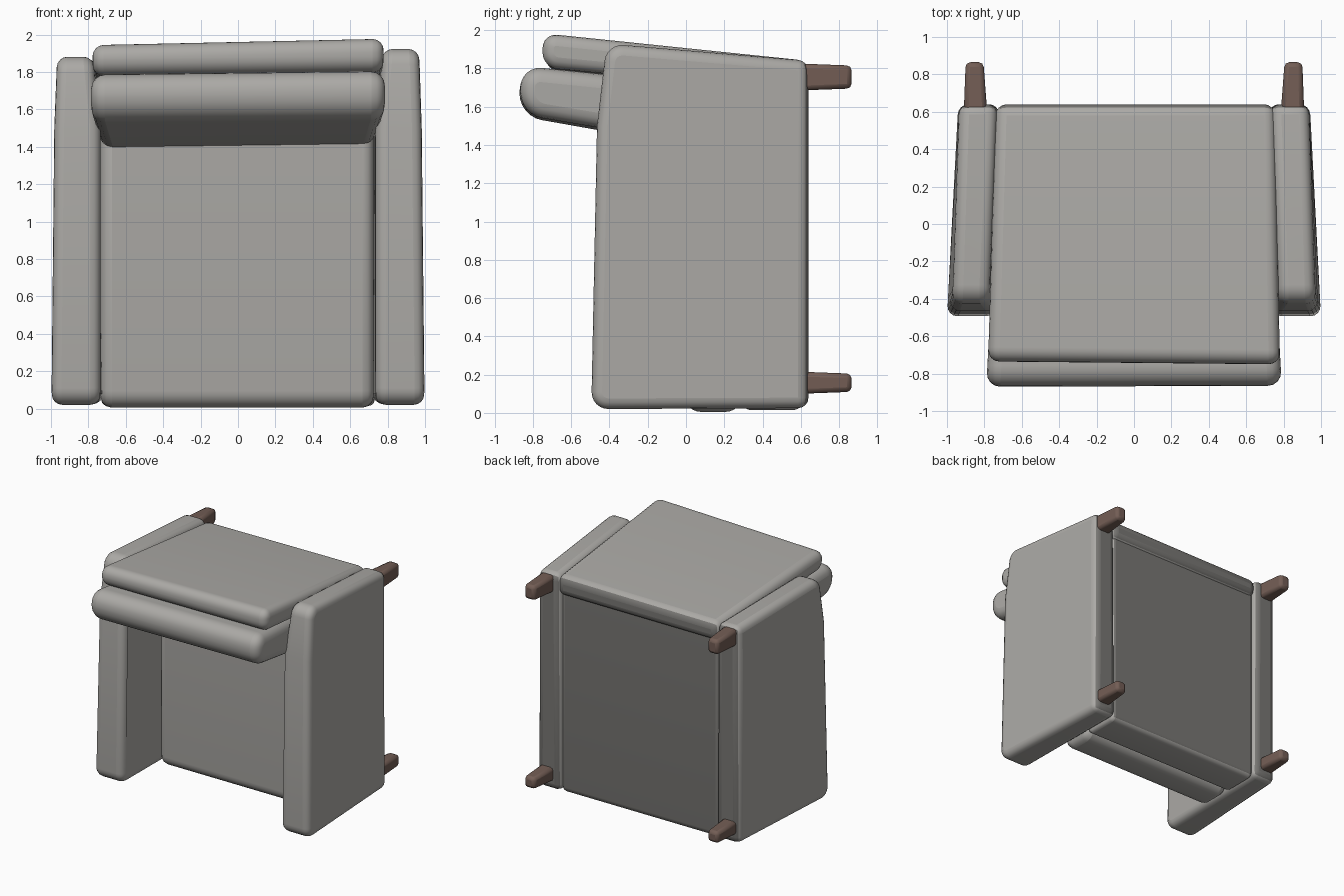
import bpy, bmesh

if "Cube" in bpy.data.objects:
    bpy.data.objects.remove(bpy.data.objects["Cube"])


def material(name, rgb):
    m = bpy.data.materials.new(name)
    m.diffuse_color = (*rgb, 1)
    m.use_nodes = True
    m.node_tree.nodes["Principled BSDF"].inputs["Base Color"].default_value = m.diffuse_color
    return m


fabric = material("grey_fabric", (0.41, 0.40, 0.38))
under = material("dark_underside", (0.19, 0.185, 0.175))
wood = material("brown_wood", (0.17, 0.11, 0.09))


def block(name, left, right, round_ids=(), radius=0.1, edge=0.035, segs=3, mat=fabric):
    """Solid between two matching end outlines of (x, y, z) points.
    Crosswise edges in round_ids get the large radius, the rest a soft bevel."""
    bm = bmesh.new()
    a = [bm.verts.new(p) for p in left]
    b = [bm.verts.new(p) for p in right]
    bm.faces.new(a)
    bm.faces.new(b[::-1])
    for i in range(len(a)):
        j = (i + 1) % len(a)
        bm.faces.new((a[j], a[i], b[i], b[j]))
    if round_ids:
        rails = [bm.edges.get((a[i], b[i])) for i in round_ids]
        bmesh.ops.bevel(bm, geom=rails, offset=radius, segments=6, profile=0.5,
                        affect='EDGES')
    bmesh.ops.recalc_face_normals(bm, faces=bm.faces)
    # Fabric faces towards the legs use the dark underside cloth
    for f in bm.faces:
        f.normal_update()
        f.material_index = int(mat is fabric and f.normal.y > 0.9)
    me = bpy.data.meshes.new(name)
    bm.to_mesh(me)
    bm.free()
    me.materials.append(mat)
    if mat is fabric:
        me.materials.append(under)
    ob = bpy.data.objects.new(name, me)
    bpy.context.collection.objects.link(ob)
    mod = ob.modifiers.new("soft_edges", 'BEVEL')
    mod.width, mod.segments = edge, segs
    mod.limit_method, mod.angle_limit = 'ANGLE', 0.7
    mod.use_clamp_overlap = False
    bpy.ops.object.select_all(action='DESELECT')
    bpy.context.view_layer.objects.active = ob
    ob.select_set(True)
    bpy.ops.object.shade_smooth_by_angle()
    return ob


def ends(x, quad):
    return [(x, y, z) for y, z in quad]


# Arms, flaring outward, the left one slightly shorter
for side, s, top in (("left", -1, 1.885), ("right", 1, 1.93)):
    inner = [(s * 0.735, -0.495, 0.02), (s * 0.735, -0.465, 1.5), (s * 0.775, -0.415, top),
             (s * 0.73, 0.64, 1.84), (s * 0.72, 0.64, 0.025)]
    outer = [(s * 1.0, -0.495, 0.02), (s * 0.985, -0.465, 1.5), (s * 0.97, -0.415, top),
             (s * 0.935, 0.64, 1.84), (s * 0.94, 0.64, 0.025)]
    block(side + "_arm", inner, outer, (0, 2), 0.09, 0.055, 4)

# Seat base and seat cushion
base = [(0.29, 0.015), (0.29, 1.72), (0.61, 1.72), (0.61, 0.015)]
block("seat_base", ends(-0.73, base), ends(0.73, base), (0, 3), 0.05, 0.03)
seat = [(-0.01, 0.005), (-0.01, 1.72), (0.295, 1.72), (0.295, 0.005)]
block("seat_cushion", ends(-0.735, seat), ends(0.725, seat), (0, 3), 0.09, 0.06)

# Outer back panel, sloping and fractionally higher on the right
left = [(-0.78, -0.735, 1.785), (-0.78, -0.735, 1.95),
        (-0.74, 0.64, 1.83), (-0.74, 0.64, 1.67)]
right = [(0.78, -0.75, 1.805), (0.78, -0.75, 1.985),
         (0.755, 0.64, 1.84), (0.755, 0.64, 1.67)]
block("back_panel", left, right, (0, 1), 0.078, 0.06, 4)

# Back cushion with a full rounded nose
left = [(-0.79, -0.87, 1.55), (-0.79, -0.87, 1.795),
        (-0.74, 0.06, 1.72), (-0.74, 0.06, 1.385)]
right = [(0.79, -0.865, 1.56), (0.79, -0.865, 1.815),
         (0.74, 0.06, 1.72), (0.74, 0.06, 1.405)]
block("back_cushion", left, right, (0, 1), 0.115, 0.075, 4)

# Tapered wooden legs
for side, s in (("left", -1), ("right", 1)):
    for place, z0, z1 in (("front", 0.10, 0.215), ("back", 1.685, 1.825)):
        a = [(s * 0.785, 0.6, z0), (s * 0.785, 0.6, z1),
             (s * 0.805, 0.865, z1 - 0.01), (s * 0.805, 0.865, z0 + 0.01)]
        b = [(s * 0.91, 0.6, z0), (s * 0.91, 0.6, z1),
             (s * 0.9, 0.865, z1 - 0.01), (s * 0.9, 0.865, z0 + 0.01)]
        block(f"{side}_{place}_leg", a, b, edge=0.025, segs=2, mat=wood)
